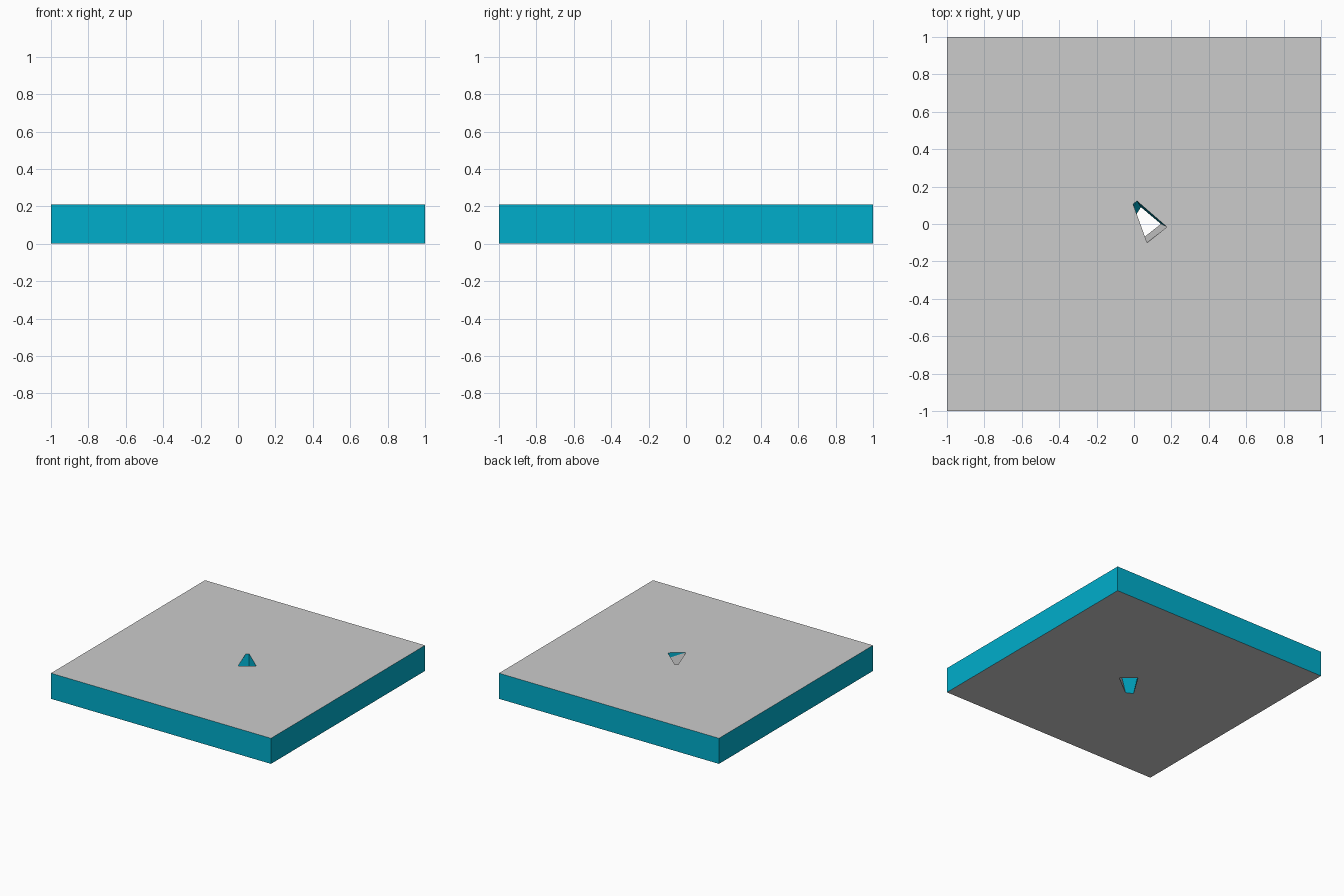
import bpy

if "Cube" in bpy.data.objects:
    bpy.data.objects.remove(bpy.data.objects["Cube"])

H = 0.21
LEDGE = 0.165

teal = bpy.data.materials.new("teal")
teal.diffuse_color = (0.0, 0.42, 0.6, 1)
teal.use_nodes = True
teal.node_tree.nodes["Principled BSDF"].inputs["Base Color"].default_value = teal.diffuse_color

# Matching loops: back-left, back-right, front-right, front-left
square = [(-1, 1), (1, 1), (1, -1), (-1, -1)]
hole_top = [(-0.005, 0.107), (0.016, 0.123), (0.176, -0.016), (0.07, -0.10)]
hole_bottom = [(-0.089, -0.112), (0.037, 0.09), (0.144, 0.0), (-0.033, -0.139)]


def ring(points, z):
    return [(x, y, z) for x, y in points]


def band(a, b, skip=()):
    """Quads joining two matching loops."""
    n = len(a)
    return [[a[i], a[(i + 1) % n], b[(i + 1) % n], b[i]]
            for i in range(n) if i not in skip]


def make(name, polys, material=None):
    verts, faces = [], []
    for poly in polys:
        for p in poly:
            if p not in verts:
                verts.append(p)
        faces.append([verts.index(p) for p in poly])
    mesh = bpy.data.meshes.new(name)
    mesh.from_pydata(verts, [], faces)
    if material:
        mesh.materials.append(material)
    obj = bpy.data.objects.new(name, mesh)
    bpy.context.collection.objects.link(obj)
    return obj


outer_top, outer_low = ring(square, H), ring(square, 0)
inner_top, inner_low = ring(hole_top, H), ring(hole_bottom, 0)
notch = (0.176, -0.016, LEDGE)

# Grey top and bottom of the slab
make("top_face", band(inner_top, outer_top))
make("bottom_face", band(outer_low, inner_low))

# Outer sides
make("slab_sides", band(outer_top, outer_low), teal)

# Slanted hole walls, with the short wedge below the front right rim
A, B, D, E = inner_top
a, b, d, e = inner_low
walls = [[a, b, B, A], [b, d, notch, D, B], [D, notch, E], [e, a, A, E]]
make("hole_walls", walls, teal)

# Grey sloping side of the hole
make("hole_ramp", [[notch, d, e, E]])
